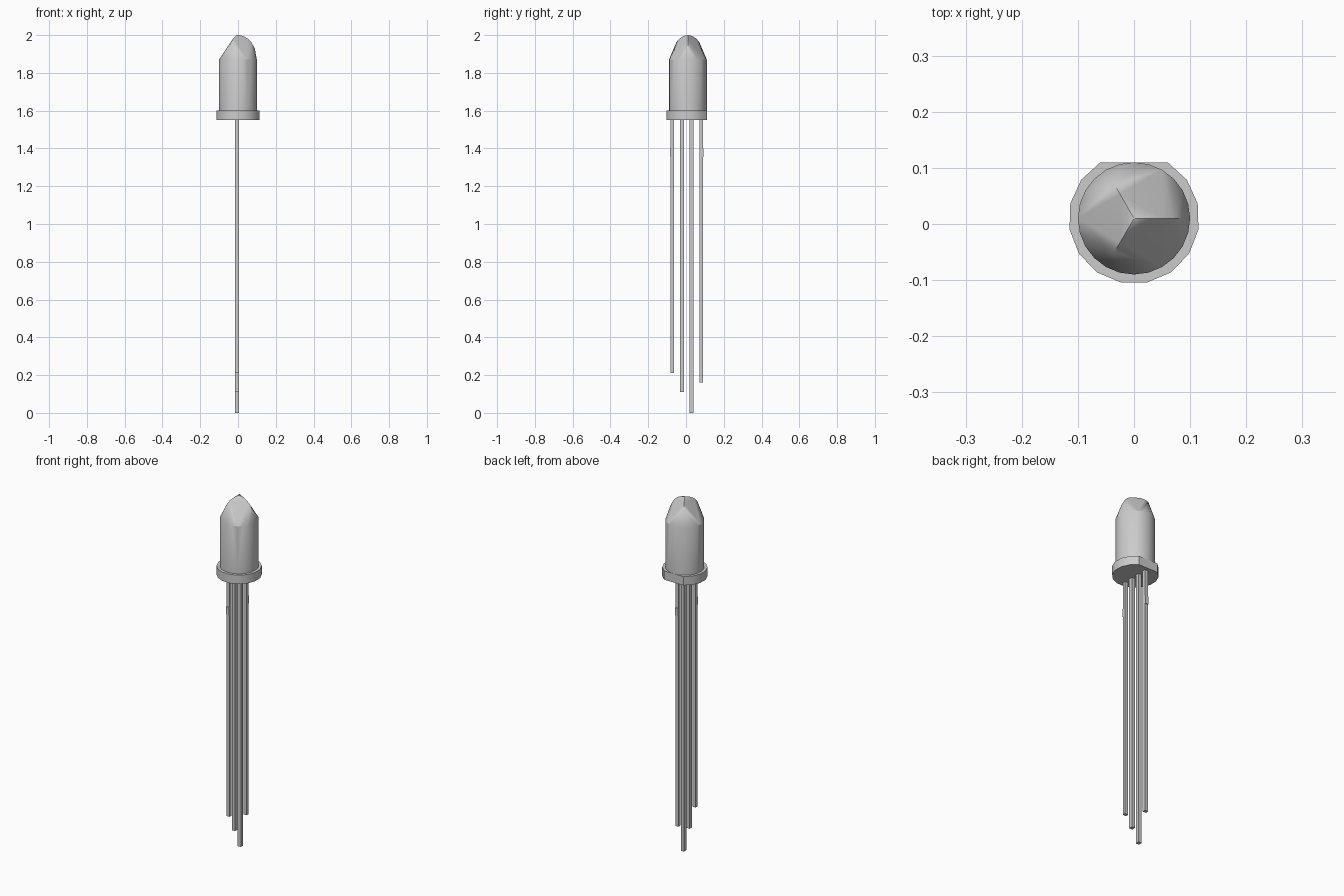
import bpy, bmesh
from math import sin, cos, pi, radians, sqrt

if "Cube" in bpy.data.objects:
    bpy.data.objects.remove(bpy.data.objects["Cube"], do_unlink=True)

grey = bpy.data.materials.new("light_grey")
grey.use_nodes = True
COLOUR = (0.6, 0.6, 0.6, 1)
grey.diffuse_color = COLOUR
grey.node_tree.nodes["Principled BSDF"].inputs["Base Color"].default_value = COLOUR

CY = 0.01  # y of the bulb axis


def hull(name, points, smooth=None):
    """Object wrapped tightly around a set of points."""
    bm = bmesh.new()
    verts = [bm.verts.new(p) for p in points]
    bmesh.ops.convex_hull(bm, input=verts)
    bmesh.ops.dissolve_limit(bm, angle_limit=0.001, verts=bm.verts, edges=bm.edges)
    bmesh.ops.recalc_face_normals(bm, faces=bm.faces)
    mesh = bpy.data.meshes.new(name)
    bm.to_mesh(mesh)
    bm.free()
    mesh.materials.append(grey)
    obj = bpy.data.objects.new(name, mesh)
    bpy.context.collection.objects.link(obj)
    if smooth:
        bpy.ops.object.select_all(action="DESELECT")
        obj.select_set(True)
        bpy.context.view_layer.objects.active = obj
        bpy.ops.object.shade_smooth_by_angle(angle=radians(smooth))
    return obj


def polar(r, a, z):
    return (r * cos(a), CY + r * sin(a), z)


def box(name, x, y, z, w, d, h):
    return hull(name, [(x + i * w / 2, y + j * d / 2, z + k * h)
                       for i in (-1, 1) for j in (-1, 1) for k in (0, 1)])


# Bulb: round barrel closed by a three-ridged dome
R, RIM, TIP, SIDES = 0.1, 1.87, 2.0, 24
points = [polar(R, 2 * pi * i / SIDES, z) for z in (1.6, RIM) for i in range(SIDES)]
points.append((0, CY, TIP))
for k in range(3):
    for r in (0.025, 0.05, 0.07) + ((0.088,) if k == 0 else ()):
        points.append(polar(r, 2 * pi * k / 3, RIM + (TIP - RIM) * sqrt(1 - (r / R) ** 2)))
hull("bulb", points, 30)

# Flange: faceted collar with a flat at the back
start, sweep, steps = radians(121), radians(298), 13
hull("flange", [polar(0.1166, start + sweep * i / steps, z)
                for z in (1.55, 1.6) for i in range(steps + 1)], 30)

# Four legs of different lengths, each with a small stop near the top
LEG_X = -0.006
for i, bottom in enumerate((0.21, 0.11, 0.0, 0.16)):
    y = -0.073 + 0.0515 * i
    outer = i in (0, 3)
    width = 0.018 if outer else 0.022
    box(f"leg_{i + 1}", LEG_X, y, bottom, 0.02, width, 1.555 - bottom)
    if outer:
        side = -1 if i == 0 else 1
        box(f"leg_stop_{i + 1}", LEG_X, y + side * 0.003, 1.355, 0.02, width, 0.045)
